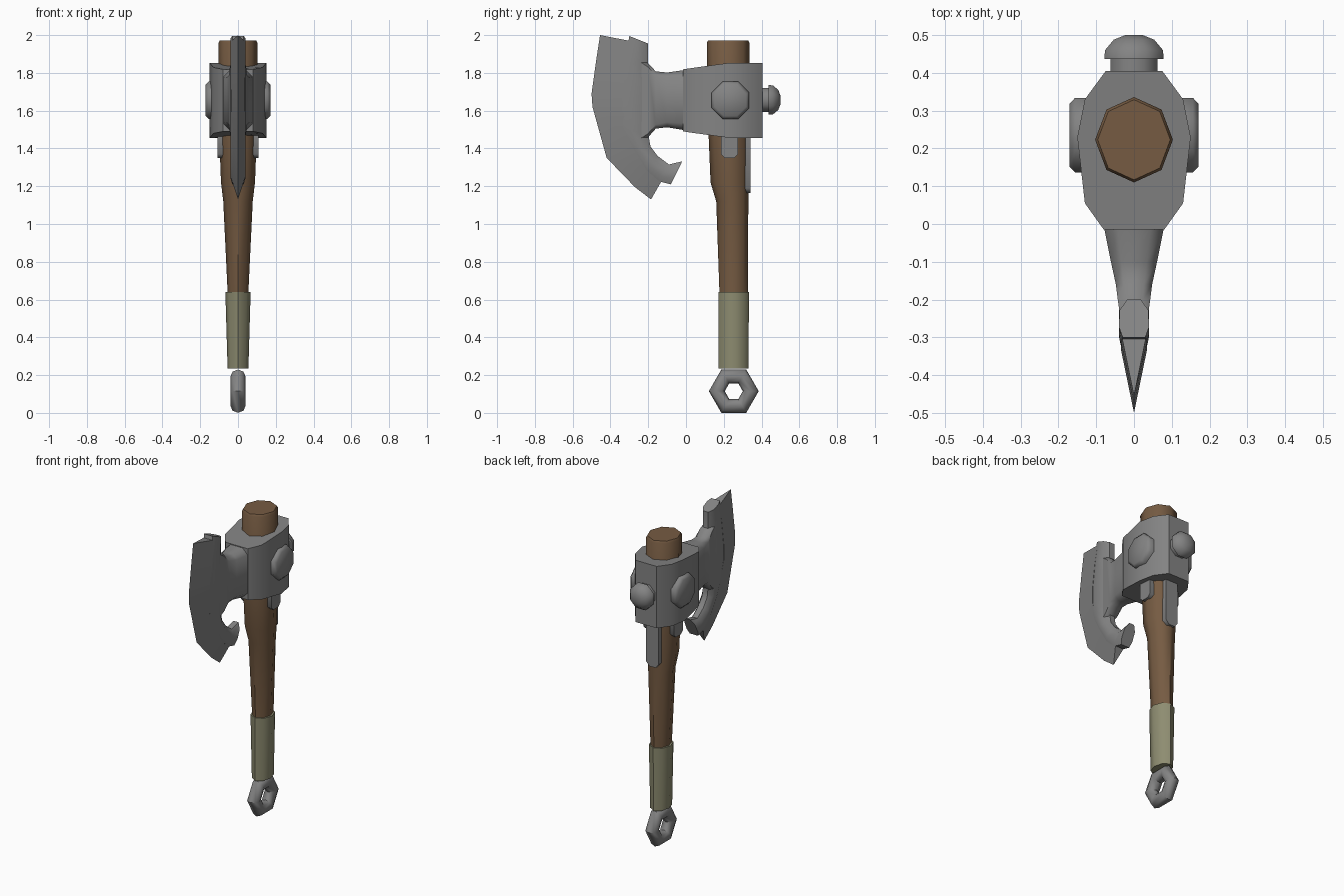
import bpy, bmesh, math

if "Cube" in bpy.data.objects:
    bpy.data.objects.remove(bpy.data.objects["Cube"])


def material(name, rgb):
    m = bpy.data.materials.new(name)
    m.diffuse_color = (*rgb, 1)
    m.use_nodes = True
    m.node_tree.nodes["Principled BSDF"].inputs["Base Color"].default_value = m.diffuse_color
    return m


METAL = material("grey steel", (0.23, 0.23, 0.23))
WOOD = material("brown wood", (0.18, 0.105, 0.055))
WRAP = material("olive wrap", (0.27, 0.265, 0.165))


def loft(name, rings, mat, closed=False, angle=50):
    """Skin a list of equal-length point rings; cap the ends unless closed."""
    bm = bmesh.new()
    vs = [[bm.verts.new(p) for p in r] for r in rings]
    n = len(vs[0])
    pairs = list(zip(vs, vs[1:])) + ([(vs[-1], vs[0])] if closed else [])
    for a, b in pairs:
        for i in range(n):
            j = (i + 1) % n
            bm.faces.new((a[i], a[j], b[j], b[i]))
    if not closed:
        bm.faces.new(vs[0])
        bm.faces.new(vs[-1])
    bmesh.ops.recalc_face_normals(bm, faces=bm.faces)
    me = bpy.data.meshes.new(name)
    bm.to_mesh(me)
    bm.free()
    me.materials.append(mat)
    ob = bpy.data.objects.new(name, me)
    bpy.context.collection.objects.link(ob)
    bpy.ops.object.select_all(action='DESELECT')
    ob.select_set(True)
    bpy.context.view_layer.objects.active = ob
    bpy.ops.object.shade_smooth_by_angle(angle=math.radians(angle))
    return ob


def circle(n, phase=0.0):
    return [(math.cos(math.tau * i / n + phase), math.sin(math.tau * i / n + phase))
            for i in range(n)]


OCT = circle(8)
OCT_FLAT = circle(8, math.pi / 8)


def upright(stations):
    return [[(rx * c, cy + ry * s, z) for c, s in OCT] for z, cy, rx, ry in stations]


# Wooden handle and wrapped grip
loft("handle", upright([(0.24, .25, .05, .07), (.64, .252, .055, .075), (1.12, .245, .078, .085),
                        (1.22, .232, .09, .102), (1.46, .228, .099, .108),
                        (1.96, .223, .103, .113), (1.972, .223, .096, .106)]), WOOD)
loft("grip", upright([(.235, .252, .055, .079), (.64, .252, .067, .081)]), WRAP)

# Hexagonal pommel ring
loft("pommel_ring", [[(.04 * s, .253 + (.09 + .042 * c) * u, .115 + (.09 + .042 * c) * v)
                      for c, s in OCT] for u, v in circle(6)], METAL, closed=True)

# Collar around the handle
half = [(.08, -.015), (.13, .055), (.15, .23), (.13, .33), (.075, .405)]
outline = half + [(-x, y) for x, y in reversed(half)]
slope = lambda y: max(0, (.22 - y) / .235) * .034
loft("collar", [[(x, y, 1.456 + slope(y)) for x, y in outline],
                [(x, y, 1.853 - slope(y)) for x, y in outline]], METAL)

# Neck joining the collar to the blade
def neck_ring(y, w, lo, hi):
    c = w * .45
    h = [(w - c, lo), (w, lo + c), (w, hi - c), (w - c, hi)]
    return [(x, y, z) for x, z in h] + [(-x, y, z) for x, z in reversed(h)]


loft("neck", [neck_ring(*s) for s in [(.04, .085, 1.495, 1.818), (-.01, .079, 1.497, 1.815),
                                      (-.1, .061, 1.512, 1.802), (-.16, .048, 1.505, 1.808),
                                      (-.2, .043, 1.46, 1.85), (-.25, .036, 1.43, 1.88)]], METAL)

# Thick spine behind the cutting edge: (ridge y, z, inner y, z)
spine = [(-.30, 1.995, -.20, 1.955), (-.325, 1.85, -.20, 1.85), (-.345, 1.70, -.175, 1.71),
         (-.345, 1.60, -.175, 1.57), (-.33, 1.51, -.197, 1.46), (-.29, 1.41, -.188, 1.41),
         (-.215, 1.29, -.15, 1.36), (-.14, 1.225, -.09, 1.315), (-.08, 1.21, -.02, 1.332)]
side = [(0, .03), (.28, .04), (.72, .038), (1, .018)]
section = side + [(t, -x) for t, x in reversed(side)]
loft("blade_spine", [[(x, a + (c - a) * t, b + (d - b) * t) for t, x in section]
                     for a, b, c, d in spine], METAL)

# Wedge-shaped cutting blade: (edge y, z, back y, z)
wedge = [(-.455, 2.0, -.29, 1.968), (-.475, 1.87, -.315, 1.85), (-.5, 1.69, -.335, 1.70),
         (-.495, 1.62, -.335, 1.60), (-.42, 1.35, -.28, 1.42), (-.27, 1.195, -.2, 1.295),
         (-.185, 1.13, -.125, 1.235)]
loft("cutting_blade", [[(0, a, b), (.034, c, d), (-.034, c, d)] for a, b, c, d in wedge], METAL)

# Round side bosses and long side tongues
for tag, s in (("left", -1), ("right", 1)):
    loft(tag + "_boss", [[(s * x, .235 + r * u, 1.655 + r * v) for u, v in OCT_FLAT]
                         for x, r in [(.12, .107), (.156, .107), (.171, .09)]], METAL)
    tongue = [(.185, 1.48), (.185, 1.37), (.205, 1.35), (.255, 1.35), (.275, 1.37), (.275, 1.48)]
    loft(tag + "_tongue", [[(s * x, y, z) for y, z in tongue] for x in (.075, .108)], METAL)

# Back tongue running down the handle
strip = [(-.045, 1.48), (-.045, 1.19), (-.022, 1.163), (.022, 1.163), (.045, 1.19), (.045, 1.48)]
loft("back_tongue", [[(x, y, z) for x, z in strip] for y in (.295, .342)], METAL)

# Hammer knob at the back
loft("back_knob", [[(r * u, y, 1.657 + r * v) for u, v in OCT_FLAT]
                   for y, r in [(.38, .068), (.437, .068), (.437, .085), (.46, .083),
                                (.488, .058), (.5, .025)]], METAL)
